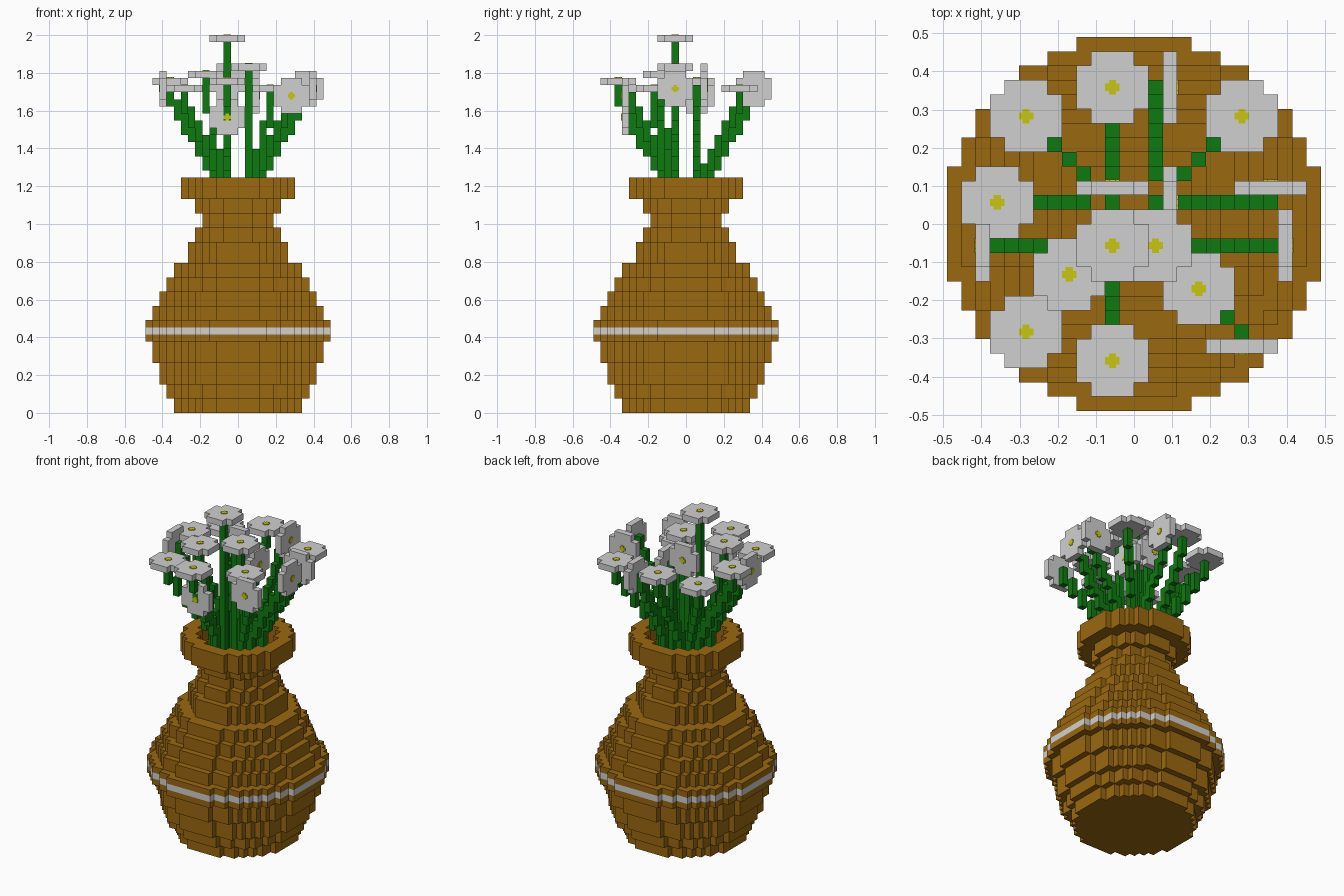
import bpy, bmesh, math
from mathutils import Vector

cube = bpy.data.objects.get("Cube")
if cube:
    bpy.data.objects.remove(cube, do_unlink=True)

V = 2 / 53  # size of one block


def material(name, rgb):
    lin = [((c / 255 + 0.055) / 1.055) ** 2.4 for c in rgb] + [1]
    m = bpy.data.materials.new(name)
    m.use_nodes = True
    m.diffuse_color = lin
    m.node_tree.nodes["Principled BSDF"].inputs["Base Color"].default_value = lin
    return m


BROWN = material("clay brown", (154, 104, 15))
WHITE = material("petal white", (208, 208, 208))
GREEN = material("stem green", (15, 122, 17))
YELLOW = material("pollen yellow", (200, 198, 14))

SIDES = [Vector(s) for s in ((1, 0, 0), (-1, 0, 0), (0, 1, 0), (0, -1, 0), (0, 0, 1), (0, 0, -1))]


def blocks(name, cells, mats, size=(1, 1, 1), mat_rule=lambda c: 0):
    """Outer skin of a set of unit blocks, with flat areas merged."""
    bm = bmesh.new()
    for c in cells:
        for n in SIDES:
            if tuple(int(a + b) for a, b in zip(c, n)) in cells:
                continue
            u = Vector((n.y, n.z, n.x))
            w = n.cross(u)
            mid = Vector(c) + Vector((.5, .5, .5)) + n / 2
            corners = [mid + (u * a + w * b) / 2 for a, b in ((-1, -1), (1, -1), (1, 1), (-1, 1))]
            f = bm.faces.new([bm.verts.new([p[i] * size[i] * V for i in range(3)]) for p in corners])
            f.material_index = mat_rule(c)
    bmesh.ops.remove_doubles(bm, verts=bm.verts, dist=V * 0.01)
    bmesh.ops.dissolve_limit(bm, angle_limit=0.01, verts=bm.verts, edges=bm.edges, delimit={'MATERIAL'})
    me = bpy.data.meshes.new(name)
    bm.to_mesh(me)
    bm.free()
    for m in mats:
        me.materials.append(m)
    ob = bpy.data.objects.new(name, me)
    bpy.context.collection.objects.link(ob)
    return ob


# Vase: (top height, outer radius, mouth radius) of each round tier
TIERS = [(2, 9, 0), (4, 10, 0), (7, 11, 0), (10, 12, 0), (13, 13, 0), (15, 12, 0), (17, 11, 0),
         (19, 10, 0), (21, 9, 0), (24, 7, 0), (26, 6, 0), (28, 5, 4), (30, 6, 5), (33, 8, 6)]
vase, low = set(), 0
for top, outer, mouth in TIERS:
    for i in range(-outer, outer):
        for j in range(-outer, outer):
            if mouth < math.hypot(i + .5, j + .5) <= outer:
                vase |= {(i, j, k) for k in range(low, top)}
    low = top
blocks("vase", vase, [BROWN, WHITE], mat_rule=lambda c: int(c[2] == 11))

# Flowers: head centre in blocks and the direction it faces
UP, PX, NX, PY, NY = (0, 0, 1), (1, 0, 0), (-1, 0, 0), (0, 1, 0), (0, -1, 0)
FLOWERS = [
    (-1.5, -1.5, 52.5, UP), (1.5, -1.5, 48.5, UP), (-4.5, -3.5, 47.5, UP), (4.5, -4.5, 45.5, UP),
    (-1.5, 9.5, 46.5, UP), (-9.5, 1.5, 46.5, UP), (-1.5, -9.5, 46.5, UP),
    (-7.5, 7.5, 45.5, UP), (7.5, 7.5, 45.5, UP), (-7.5, -7.5, 45.5, UP),
    (2.5, 9.5, 45.5, PX), (2.5, 1.5, 44.5, PX), (10.5, -1.5, 45.5, PX), (-10.5, -1.5, 45.5, NX),
    (-1.5, 2.5, 46.5, PY), (9.5, 2.5, 45.5, PY), (7.5, -8.5, 44.5, NY), (-1.5, -8.5, 41.5, NY),
]
PETALS = {(i, j, 0) for i in range(-2, 3) for j in range(-2, 3) if abs(i * j) < 4}
CENTRE = {(i, j, 0) for i in range(-2, 2) for j in range(-2, 2) if abs((i + .5) * (j + .5)) < 2}


def stem(name, end, top):
    """Blocky stalk that leans outward in steps from the mouth to the head."""
    reach = 2.5 if min(abs(end.x), abs(end.y)) > 2 else 3.5
    base = Vector([max(-reach, min(reach, a)) for a in end])
    cells, last = set(), None
    for k in range(26, top):
        t = max(0, min(1, (k - 34) / (top - 36)))
        p = base.lerp(end, t)
        here = (math.floor(p.x), math.floor(p.y))
        cells.add((*here, k))
        if last and here != last:
            cells.add((*here, k - 1))
        last = here
    blocks(name, cells, [GREEN])


for n, (x, y, z, facing) in enumerate(FLOWERS, 1):
    d, c = Vector(facing), Vector((x, y, z))
    turn = d.to_track_quat('Z', 'Y')
    # petal plate
    head = blocks(f"petals_{n}", PETALS, [WHITE])
    head.rotation_mode = 'QUATERNION'
    head.rotation_quaternion = turn
    head.location = (c - turn @ Vector((.5, .5, .5))) * V
    # thin yellow middle
    eye = blocks(f"flower_centre_{n}", CENTRE, [YELLOW], size=(.25, .25, .1))
    eye.rotation_mode = 'QUATERNION'
    eye.rotation_quaternion = turn
    eye.location = (c + d * .5) * V
    # stalk ends under an upright head, or behind a sideways one
    behind = c - d
    stem(f"stem_{n}", Vector((behind.x, behind.y)), math.floor(z) + (0 if facing == UP else 1))
